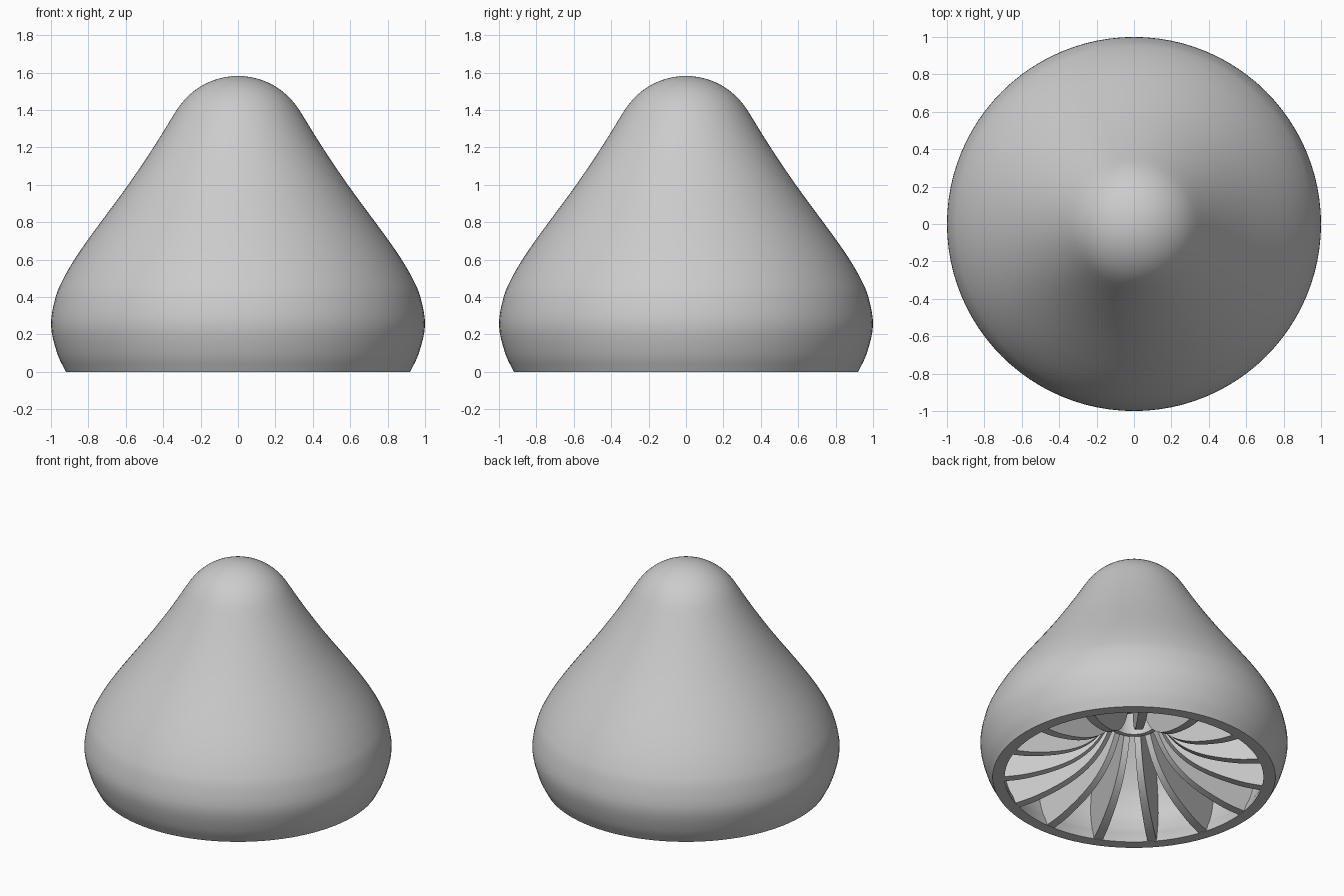
import bpy, bmesh, math
from mathutils import Vector

cube = bpy.data.objects.get("Cube")
if cube:
    bpy.data.objects.remove(cube, do_unlink=True)

SEGMENTS = 96
RIBS = 15

grey = bpy.data.materials.new("plain grey")
grey.use_nodes = True
grey.diffuse_color = (0.6, 0.6, 0.6, 1)
grey.node_tree.nodes["Principled BSDF"].inputs["Base Color"].default_value = (0.6, 0.6, 0.6, 1)


def smooth_path(points, steps=4):
    """Catmull-Rom curve through (radius, height) points."""
    p = [Vector(q) for q in points]
    p = [2 * p[0] - p[1]] + p + [2 * p[-1] - p[-2]]
    path = []
    for a, b, c, d in zip(p, p[1:], p[2:], p[3:]):
        for i in range(steps):
            t = i / steps
            path.append(0.5 * (2 * b + (c - a) * t + (2 * a - 5 * b + 4 * c - d) * t ** 2
                               + (3 * b - a - 3 * c + d) * t ** 3))
    return path + [p[-2]]


def inset(path, amount):
    """Shift a profile inward along its normals, keeping its foot on the ground."""
    out = []
    for i, p in enumerate(path):
        tangent = (path[min(i + 1, len(path) - 1)] - path[max(i - 1, 0)]).normalized()
        q = p + amount * Vector((-tangent.y, tangent.x))
        out.append(Vector((max(q.x, 0), max(q.y, 0))))
    out[0] = Vector((path[0].x - amount, 0))
    out[-1] = Vector((0, path[-1].y - amount))
    return out


def make_object(name, bm):
    bmesh.ops.remove_doubles(bm, verts=bm.verts, dist=0.0001)
    bmesh.ops.recalc_face_normals(bm, faces=bm.faces)
    mesh = bpy.data.meshes.new(name)
    bm.to_mesh(mesh)
    bm.free()
    mesh.materials.append(grey)
    obj = bpy.data.objects.new(name, mesh)
    bpy.context.collection.objects.link(obj)
    bpy.ops.object.select_all(action="DESELECT")
    obj.select_set(True)
    bpy.context.view_layer.objects.active = obj
    bpy.ops.object.shade_smooth_by_angle(angle=math.radians(35))


def lathe(name, loop):
    """Spin a (radius, height) loop around the z axis."""
    bm = bmesh.new()
    verts = [bm.verts.new((p[0], 0, p[1])) for p in loop]
    edges = [bm.edges.new((a, b)) for a, b in zip(verts, verts[1:])]
    if loop[0][0] > 0 and loop[-1][0] > 0:
        edges.append(bm.edges.new((verts[-1], verts[0])))
    bmesh.ops.spin(bm, geom=verts + edges, cent=(0, 0, 0), axis=(0, 0, 1),
                   angle=math.tau, steps=SEGMENTS, use_merge=False)
    make_object(name, bm)


# Hollow cap: flared bell side, closed by a circular dome
side = smooth_path([(0.92, 0), (0.967, 0.1), (1.0, 0.25), (0.975, 0.4), (0.933, 0.5),
                    (0.875, 0.6), (0.807, 0.7), (0.734, 0.8), (0.587, 1.0),
                    (0.452, 1.2), (0.328, 1.4)])
DOME_RADIUS, TOP = 0.385, 1.582
start = math.asin(side[-1].x / DOME_RADIUS)
dome = [Vector((DOME_RADIUS * math.sin(a), TOP - DOME_RADIUS * (1 - math.cos(a))))
        for a in (start * (1 - i / 12) for i in range(1, 13))]
outer = side + dome
inner = inset(outer, 0.078)
lathe("cap_shell", outer[::-1] + inner)

# Central socket ring that the ribs run into
lathe("socket_ring", [(0.165, 0.4), (0.165, 1.45), (0.135, 1.45), (0.135, 0.4)])

# Radial ribs: swept-up lower edge, outer edge buried in the shell
lower = smooth_path([(0.86, 0.002), (0.7, 0.022), (0.5, 0.08), (0.35, 0.16),
                     (0.24, 0.27), (0.155, 0.42)])
wall = [p for p in inset(outer, 0.06) if p.x > 0.155 and p.y > 0.03]
rib_outline = lower + wall[::-1]

bm = bmesh.new()
for k in range(RIBS):
    angle = k * math.tau / RIBS - math.pi / 2
    along = Vector((math.cos(angle), math.sin(angle), 0))
    across = Vector((-along.y, along.x, 0))
    sides = []
    for sign in (-1, 1):
        sides.append([bm.verts.new(along * p.x + Vector((0, 0, p.y))
                                   + across * sign * (0.018 + 0.012 * min(p.x / 0.8, 1)))
                      for p in rib_outline])
    left, right = sides
    bm.faces.new(left)
    bm.faces.new(right[::-1])
    for i in range(len(left)):
        bm.faces.new((left[i - 1], left[i], right[i], right[i - 1]))
make_object("inner_ribs", bm)
